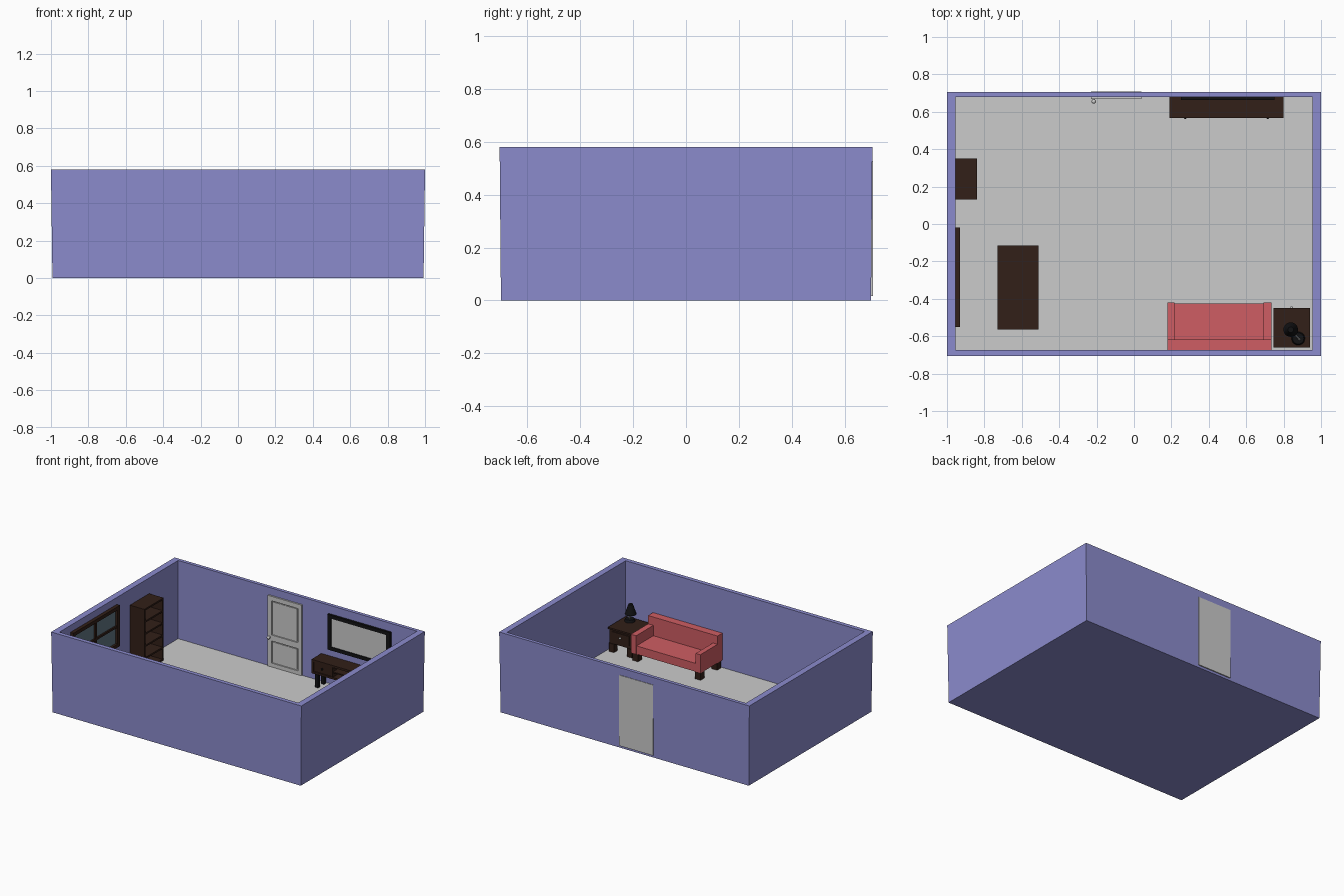
import bpy, bmesh
from mathutils import Vector

if "Cube" in bpy.data.objects:
    bpy.data.objects.remove(bpy.data.objects["Cube"])


def mat(name, r, g, b):
    m = bpy.data.materials.new(name)
    m.diffuse_color = (r, g, b, 1)
    m.use_nodes = True
    m.node_tree.nodes["Principled BSDF"].inputs["Base Color"].default_value = m.diffuse_color
    return m


WALL = mat("wall_blue", 0.26, 0.26, 0.61)
RED = mat("sofa_red", 0.62, 0.11, 0.125)
WOOD = mat("dark_wood", 0.032, 0.014, 0.009)
BLACK = mat("black", 0.006, 0.006, 0.007)
GLASS = mat("glass", 0.12, 0.18, 0.23)
FL = 0.015  # floor level


def finish(name, bm, material):
    me = bpy.data.meshes.new(name)
    bmesh.ops.recalc_face_normals(bm, faces=bm.faces)
    bm.to_mesh(me)
    bm.free()
    ob = bpy.data.objects.new(name, me)
    bpy.context.collection.objects.link(ob)
    if material:
        me.materials.append(material)
    return ob


def boxes(name, material, *spans):
    """One object from boxes given as (x0, x1, y0, y1, z0, z1)."""
    bm = bmesh.new()
    for x0, x1, y0, y1, z0, z1 in spans:
        for v in bmesh.ops.create_cube(bm, size=1)["verts"]:
            v.co = Vector(((x0 + x1) / 2 + v.co.x * (x1 - x0),
                           (y0 + y1) / 2 + v.co.y * (y1 - y0),
                           (z0 + z1) / 2 + v.co.z * (z1 - z0)))
    return finish(name, bm, material)


def legs(name, material, x0, x1, y0, y1, z1, s):
    """Four corner legs standing on the floor."""
    return boxes(name, material, *[(x, x + s, y, y + s, FL, z1)
                                   for x in (x0, x1 - s) for y in (y0, y1 - s)])


def rod(name, material, a, b, r0, r1, n=20):
    """Cylinder or cone from point a to point b."""
    a, b = Vector(a), Vector(b)
    bm = bmesh.new()
    bmesh.ops.create_cone(bm, cap_ends=True, segments=n, radius1=r0, radius2=r1, depth=(b - a).length)
    q = Vector((0, 0, 1)).rotation_difference(b - a)
    for v in bm.verts:
        v.co = q @ v.co + (a + b) / 2
    return finish(name, bm, material)


def knob(name, material, loc, r):
    bm = bmesh.new()
    bmesh.ops.create_uvsphere(bm, u_segments=12, v_segments=8, radius=r)
    bmesh.ops.translate(bm, verts=bm.verts, vec=loc)
    ob = finish(name, bm, material)
    ob.data.shade_smooth()
    return ob


# Room shell: open tray with slightly tapered outer walls
bm = bmesh.new()
loops = []
for x, y0, y1, z in ((0.992, -0.70, 0.70, 0), (1, -0.705, 0.705, 0.58),
                     (0.955, -0.675, 0.68, 0.58), (0.955, -0.675, 0.68, 0.008)):
    loops.append([bm.verts.new(p) for p in ((-x, y0, z), (x, y0, z), (x, y1, z), (-x, y1, z))])
for a, b in zip(loops, loops[1:]):
    for i in range(4):
        j = (i + 1) % 4
        bm.faces.new((a[i], a[j], b[j], b[i]))
bm.faces.new(loops[0])
bm.faces.new(loops[-1])
finish("room_walls", bm, WALL)
boxes("floor", None, (-0.955, 0.955, -0.675, 0.68, 0.006, FL))

# Door: core plus raised stiles and rails on the inside
dx0, dx1, t0, t1 = -0.23, 0.04, 0.668, 0.677
boxes("door_core", None, (dx0, dx1, t1, 0.708, 0.017, 0.527))
boxes("door_frame", None,
      (dx0, dx0 + 0.03, t0, t1, 0.017, 0.527), (dx1 - 0.03, dx1, t0, t1, 0.017, 0.527),
      *[(dx0 + 0.03, dx1 - 0.03, t0, t1, a, b)
        for a, b in ((0.017, 0.045), (0.205, 0.248), (0.495, 0.527))])
boxes("door_raised_panels", None,
      *[(dx0 + 0.038, dx1 - 0.038, 0.673, t1, a, b) for a, b in ((0.053, 0.197), (0.256, 0.487))])
rod("door_knob_stem", None, (-0.215, 0.67, 0.23), (-0.215, 0.655, 0.23), 0.006, 0.006, 12)
knob("door_knob", None, (-0.215, 0.655, 0.23), 0.012)

# Wall screen
boxes("screen_frame", BLACK,
      (0.25, 0.75, 0.664, 0.68, 0.265, 0.29), (0.25, 0.75, 0.664, 0.68, 0.495, 0.52),
      (0.25, 0.28, 0.664, 0.68, 0.29, 0.495), (0.72, 0.75, 0.664, 0.68, 0.29, 0.495))
boxes("screen_panel", None, (0.28, 0.72, 0.67, 0.68, 0.29, 0.495))

# Low media cabinet with open middle bay and side drawers
cx0, cx1, cy0, cy1, w = 0.19, 0.80, 0.568, 0.68, 0.014
boxes("cabinet_body", WOOD,
      (cx0, cx1, cy0, cy1, 0.20, 0.215), (cx0, cx1, cy0, cy1, 0.115, 0.129),
      (cx0, cx1, cy1 - 0.01, cy1, 0.129, 0.20),
      *[(x, x + w, cy0, cy1 - 0.01, 0.129, 0.20) for x in (cx0, 0.345, 0.631, cx1 - w)],
      (0.359, 0.631, cy0 + 0.004, cy1 - 0.01, 0.16, 0.168))
for side, x in (("left", cx0 + w), ("right", 0.645)):
    boxes(side + "_cabinet_drawer", WOOD, (x, x + 0.141, cy0 + 0.006, cy1 - 0.01, 0.131, 0.198))
    knob(side + "_cabinet_knob", BLACK, (x + 0.07, cy0, 0.165), 0.007)
legs("cabinet_legs", BLACK, cx0 + 0.02, cx1 - 0.02, cy0 + 0.01, cy1 - 0.01, 0.116, 0.025)

# Bookcase
boxes("bookcase", WOOD,
      (-0.955, -0.84, 0.13, 0.142, FL, 0.467), (-0.955, -0.84, 0.338, 0.35, FL, 0.467),
      (-0.955, -0.945, 0.142, 0.338, FL, 0.467),
      *[(-0.945, -0.84, 0.142, 0.338, FL + i * 0.088, FL + i * 0.088 + 0.012) for i in range(6)])

# Window
boxes("window_frame", WOOD,
      (-0.957, -0.93, -0.55, -0.02, 0.235, 0.26), (-0.957, -0.93, -0.55, -0.02, 0.505, 0.53),
      (-0.957, -0.93, -0.55, -0.525, 0.26, 0.505), (-0.957, -0.93, -0.045, -0.02, 0.26, 0.505),
      (-0.957, -0.935, -0.293, -0.277, 0.26, 0.505), (-0.957, -0.935, -0.525, -0.045, 0.375, 0.39))
boxes("window_glass", GLASS, (-0.957, -0.946, -0.525, -0.045, 0.26, 0.505))

# Low table
boxes("table_top", WOOD, (-0.73, -0.51, -0.565, -0.115, 0.12, 0.14))
legs("table_legs", WOOD, -0.72, -0.52, -0.555, -0.125, 0.12, 0.025)

# Sofa
boxes("sofa_seat", RED, (0.215, 0.695, -0.62, -0.425, 0.07, 0.13))
boxes("sofa_back", RED, (0.18, 0.735, -0.673, -0.617, 0.07, 0.265))
for side, x0, x1 in (("left", 0.18, 0.217), ("right", 0.693, 0.735)):
    boxes(side + "_sofa_arm", RED, (x0, x1, -0.617, -0.42, 0.07, 0.205))
legs("sofa_legs", WOOD, 0.185, 0.73, -0.665, -0.43, 0.07, 0.045)

# Side table with a drawer
boxes("side_table_body", WOOD, (0.75, 0.935, -0.655, -0.46, 0.075, 0.178))
boxes("side_table_top", WOOD, (0.745, 0.94, -0.66, -0.45, 0.178, 0.19))
boxes("side_table_drawer", WOOD, (0.772, 0.913, -0.46, -0.453, 0.095, 0.165))
knob("side_table_knob", None, (0.842, -0.448, 0.135), 0.008)
legs("side_table_legs", WOOD, 0.75, 0.935, -0.655, -0.455, 0.075, 0.04)

# Leaning lamp
rod("lamp_base", BLACK, (0.878, -0.612, 0.19), (0.878, -0.612, 0.208), 0.036, 0.03)
rod("lamp_stem", None, (0.885, -0.618, 0.205), (0.842, -0.57, 0.30), 0.006, 0.006, 12)
rod("lamp_shade", BLACK, (0.838, -0.565, 0.27), (0.838, -0.565, 0.34), 0.039, 0.015)
for n in ("lamp_base", "lamp_stem", "lamp_shade"):
    bpy.data.objects[n].data.shade_smooth()
    bpy.context.view_layer.objects.active = bpy.data.objects[n]
    bpy.ops.object.select_all(action='DESELECT')
    bpy.data.objects[n].select_set(True)
    bpy.ops.object.shade_smooth_by_angle()
